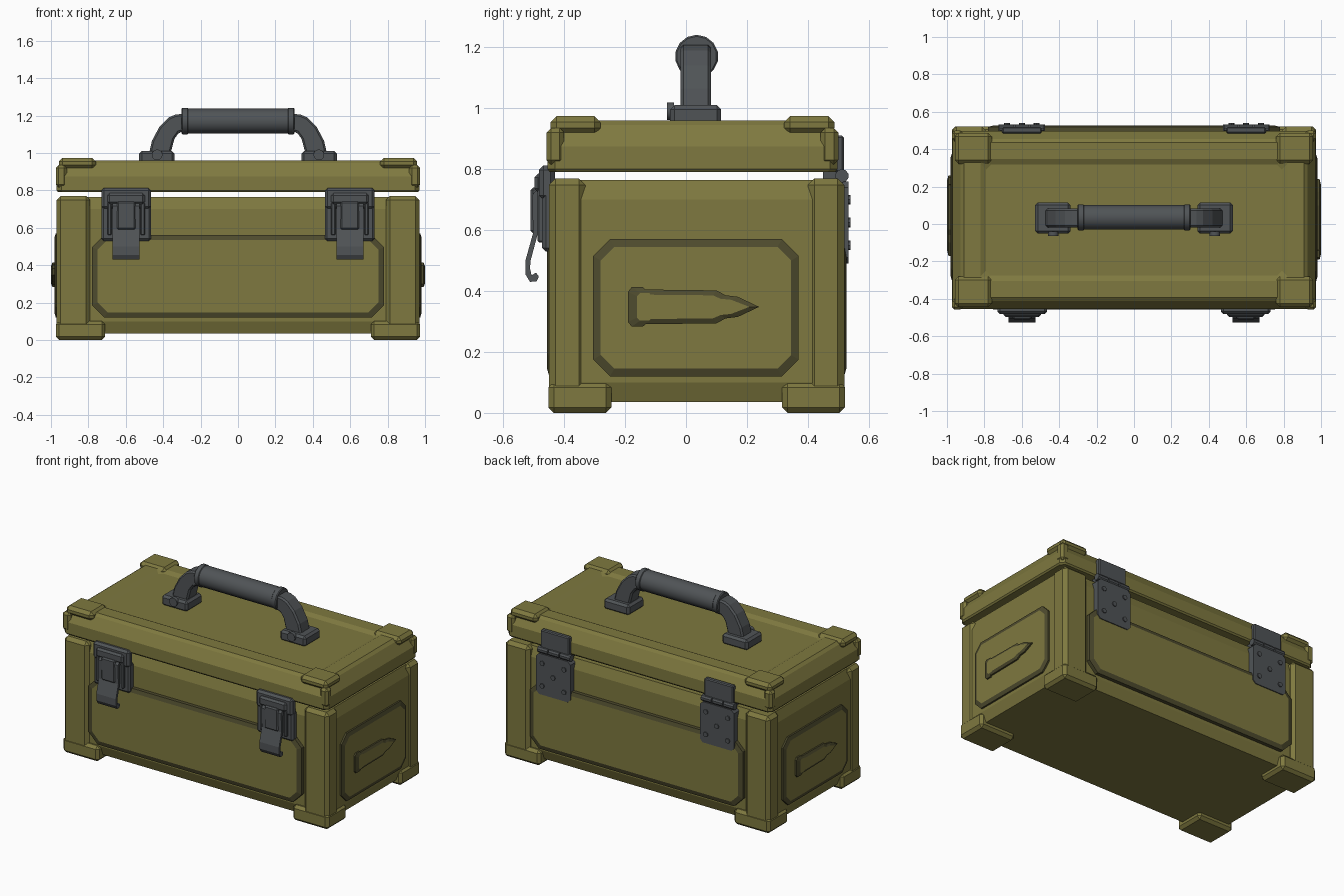
import bpy, bmesh, math
from mathutils import Matrix, Vector

if "Cube" in bpy.data.objects:
    bpy.data.objects.remove(bpy.data.objects["Cube"])

CY = 0.035  # middle of the box in depth


def material(name, rgb):
    m = bpy.data.materials.new(name)
    m.diffuse_color = (*rgb, 1)
    m.use_nodes = True
    m.node_tree.nodes["Principled BSDF"].inputs["Base Color"].default_value = m.diffuse_color
    return m


OLIVE = material("olive paint", (0.21, 0.19, 0.05))
DARK = material("dark olive trim", (0.076, 0.07, 0.027))
STEEL = material("dark steel", (0.08, 0.088, 0.094))


def finish(name, bm, mats, bevel=0, smooth=False, segments=1):
    bmesh.ops.recalc_face_normals(bm, faces=bm.faces[:])
    me = bpy.data.meshes.new(name)
    bm.to_mesh(me)
    bm.free()
    for m in mats:
        me.materials.append(m)
    ob = bpy.data.objects.new(name, me)
    bpy.context.collection.objects.link(ob)
    if smooth:
        me.shade_smooth()
        me.set_sharp_from_angle(angle=math.radians(35))
    if bevel:
        mod = ob.modifiers.new("bevel", 'BEVEL')
        mod.width = bevel
        mod.segments = segments
        mod.limit_method = 'ANGLE'
        mod.angle_limit = math.radians(40)
    return ob


def loft(name, rings, mats, top_mat=0, **kw):
    """Skin a list of equal-length closed rings and cap both ends."""
    bm = bmesh.new()
    vs = [[bm.verts.new(p) for p in r] for r in rings]
    n = len(rings[0])
    for a, b in zip(vs, vs[1:]):
        for i in range(n):
            bm.faces.new((a[i], a[(i + 1) % n], b[(i + 1) % n], b[i]))
    bm.faces.new(vs[0][::-1])
    bm.faces.new(vs[-1]).material_index = top_mat
    return finish(name, bm, mats, **kw)


def box(name, a, b, mat, bevel=0):
    (x0, x1), (y0, y1), (z0, z1) = [sorted(p) for p in zip(a, b)]
    rings = [[(x0, y0, z), (x1, y0, z), (x1, y1, z), (x0, y1, z)] for z in (z0, z1)]
    return loft(name, rings, [mat], bevel=bevel)


def rod(name, a, b, r, mat, sides=12, bevel=0, smooth=True):
    a, b = Vector(a), Vector(b)
    d = b - a
    bm = bmesh.new()
    rot = d.to_track_quat('Z', 'Y').to_matrix().to_4x4()
    bmesh.ops.create_cone(bm, cap_ends=True, segments=sides, radius1=r, radius2=r,
                          depth=d.length, matrix=Matrix.Translation((a + b) / 2) @ rot)
    return finish(name, bm, [mat], bevel=bevel, smooth=smooth)


def tub(name, hx, y0, y1, cut, levels):
    """Rectangular shell with cut corners; levels are (height, inset)."""
    rings = []
    for z, i in levels:
        x, a, b, c = hx - i, y0 + i, y1 - i, cut
        rings.append([(-x + c, a, z), (x - c, a, z), (x, a + c, z), (x, b - c, z),
                      (x - c, b, z), (-x + c, b, z), (-x, b - c, z), (-x, a + c, z)])
    return loft(name, rings, [OLIVE])


def octagon(u0, u1, w0, w1, c):
    return [(u0 + c, w0), (u1 - c, w0), (u1, w0 + c), (u1, w1 - c),
            (u1 - c, w1), (u0 + c, w1), (u0, w1 - c), (u0, w0 + c)]


def relief(name, outer, inner, h0, h1, place):
    """Raised plate with a dark rim and an olive face."""
    rings = [[place(u, w, h) for u, w in o]
             for o, h in ((outer, h0), (outer, h1 - 0.008), (inner, h1))]
    return loft(name, rings, [DARK, OLIVE], top_mat=1)


# Main shells
tub("body", 0.963, -0.425, 0.495, 0.02,
    [(0.035, 0.025), (0.10, 0), (0.70, 0), (0.765, 0.022)])
tub("lid", 0.97, -0.455, 0.497, 0.025,
    [(0.79, 0.008), (0.80, 0), (0.875, 0), (0.945, 0.042), (0.96, 0.062),
     (0.96, 0.15), (0.945, 0.18)])

# Corner posts, feet and lid corner caps
for s in (-1, 1):
    for t in (-1, 1):
        ye = CY + t * 0.485
        box("corner_post", (s * 0.79, ye - t * 0.12, 0.05), (s * 0.97, ye, 0.77), OLIVE, 0.022)
        box("foot", (s * 0.71, ye - t * 0.205, 0), (s * 0.974, ye + t * 0.002, 0.102), OLIVE, 0.018)
        yl = -0.455 if t < 0 else 0.497
        box("lid_cap_top", (s * 0.76, yl - t * 0.175, 0.915), (s * 0.958, yl - t * 0.01, 0.974), OLIVE, 0.02)
        box("lid_cap_edge", (s * 0.915, yl - t * 0.055, 0.815), (s * 0.974, yl + t * 0.003, 0.935), OLIVE, 0.015)

# Raised panels on all four walls, cartridge badge on the ends
half = [(0.24, 0.348), (0.17, 0.381), (0.13, 0.386), (0.10, 0.402), (-0.138, 0.405),
        (-0.142, 0.413), (-0.178, 0.413), (-0.19, 0.398)]
badge = half + [(u, 0.696 - w) for u, w in half[:0:-1]]
badge_in = [(0.015 + (u - 0.015) * 0.86, 0.348 + (w - 0.348) * 0.70) for u, w in badge]
for s in (-1, 1):
    def on_end(u, w, h):
        return (s * h, CY + s * (u - CY), w)

    def on_wall(u, w, h):
        return (u, CY + s * h, w)

    relief("end_panel", octagon(-0.305, 0.37, 0.12, 0.57, 0.055),
           octagon(-0.28, 0.345, 0.145, 0.545, 0.045), 0.95, 0.982, on_end)
    relief("cartridge_badge", badge, badge_in, 0.97, 1.0, on_end)
    relief("wall_panel", octagon(-0.78, 0.78, 0.12, 0.56, 0.065),
           octagon(-0.75, 0.75, 0.148, 0.535, 0.052), 0.44, 0.492, on_wall)

# Front latches
lever = [(-0.492, 0.73), (-0.505, 0.715), (-0.502, 0.59), (-0.527, 0.50), (-0.527, 0.455),
         (-0.512, 0.43), (-0.49, 0.432), (-0.483, 0.448), (-0.492, 0.46), (-0.507, 0.452),
         (-0.512, 0.475), (-0.51, 0.50), (-0.486, 0.59), (-0.482, 0.73)]
for s in (-1, 1):
    cx = s * 0.598
    box("latch_plate", (cx - 0.133, -0.472, 0.53), (cx + 0.133, -0.42, 0.725), STEEL, 0.012)
    box("latch_head", (cx - 0.133, -0.482, 0.70), (cx + 0.133, -0.43, 0.812), STEEL, 0.014)
    box("latch_bar", (cx - 0.10, -0.498, 0.725), (cx + 0.10, -0.46, 0.785), STEEL, 0.012)
    for t in (-1, 1):
        box("latch_rail", (cx + t * 0.078, -0.488, 0.56), (cx + t * 0.10, -0.46, 0.735), STEEL, 0.005)
    loft("latch_lever", [[(cx + d, y, z) for y, z in lever] for d in (-0.072, 0.072)], [STEEL])
    box("latch_lever_boss", (cx - 0.05, -0.51, 0.59), (cx + 0.05, -0.47, 0.74), STEEL, 0.008)

# Rear hinges
for s in (-1, 1):
    cx = s * 0.6
    loft("hinge_lower_leaf",
         [[(cx + u, y, w) for u, w in octagon(-0.125, 0.125, 0.49, 0.76, 0.02)]
          for y in (0.48, 0.533)], [STEEL])
    box("hinge_upper_leaf", (cx - 0.105, 0.485, 0.79), (cx + 0.105, 0.518, 0.91), STEEL, 0.006)
    box("hinge_web", (cx - 0.10, 0.45, 0.74), (cx + 0.10, 0.51, 0.80), STEEL)
    for k in (-1, 0, 1):
        rod("hinge_knuckle", (cx + k * 0.082 - 0.037, 0.512, 0.778),
            (cx + k * 0.082 + 0.037, 0.512, 0.778), 0.022, STEEL, 10)
    for dx, z in ((-0.08, 0.70), (0.08, 0.70), (-0.08, 0.55), (0.08, 0.55), (0, 0.625)):
        rod("hinge_bolt", (cx + dx, 0.52, z), (cx + dx, 0.54, z), 0.016, STEEL, 8)

# Carry handle
arm = [(0.475, 1.0), (0.46, 1.065), (0.42, 1.14), (0.37, 1.19), (0.335, 1.205), (0.28, 1.21),
       (0.28, 1.115), (0.315, 1.11), (0.34, 1.075), (0.36, 1.0)]
for s in (-1, 1):
    box("handle_base", (s * 0.34, -0.052, 0.94), (s * 0.528, 0.115, 1.01), STEEL, 0.014)
    loft("handle_arm", [[(s * x, y, z) for x, z in arm] for y in (-0.018, 0.082)], [STEEL], bevel=0.01)
    rod("handle_pin", (s * 0.432, -0.063, 0.99), (s * 0.432, -0.04, 0.99), 0.029, STEEL, 12)
    rod("grip_collar", (s * 0.265, 0.035, 1.17), (s * 0.302, 0.035, 1.17), 0.071, STEEL, 14, 0.005)
rod("grip", (-0.27, 0.035, 1.17), (0.27, 0.035, 1.17), 0.067, STEEL, 14)
